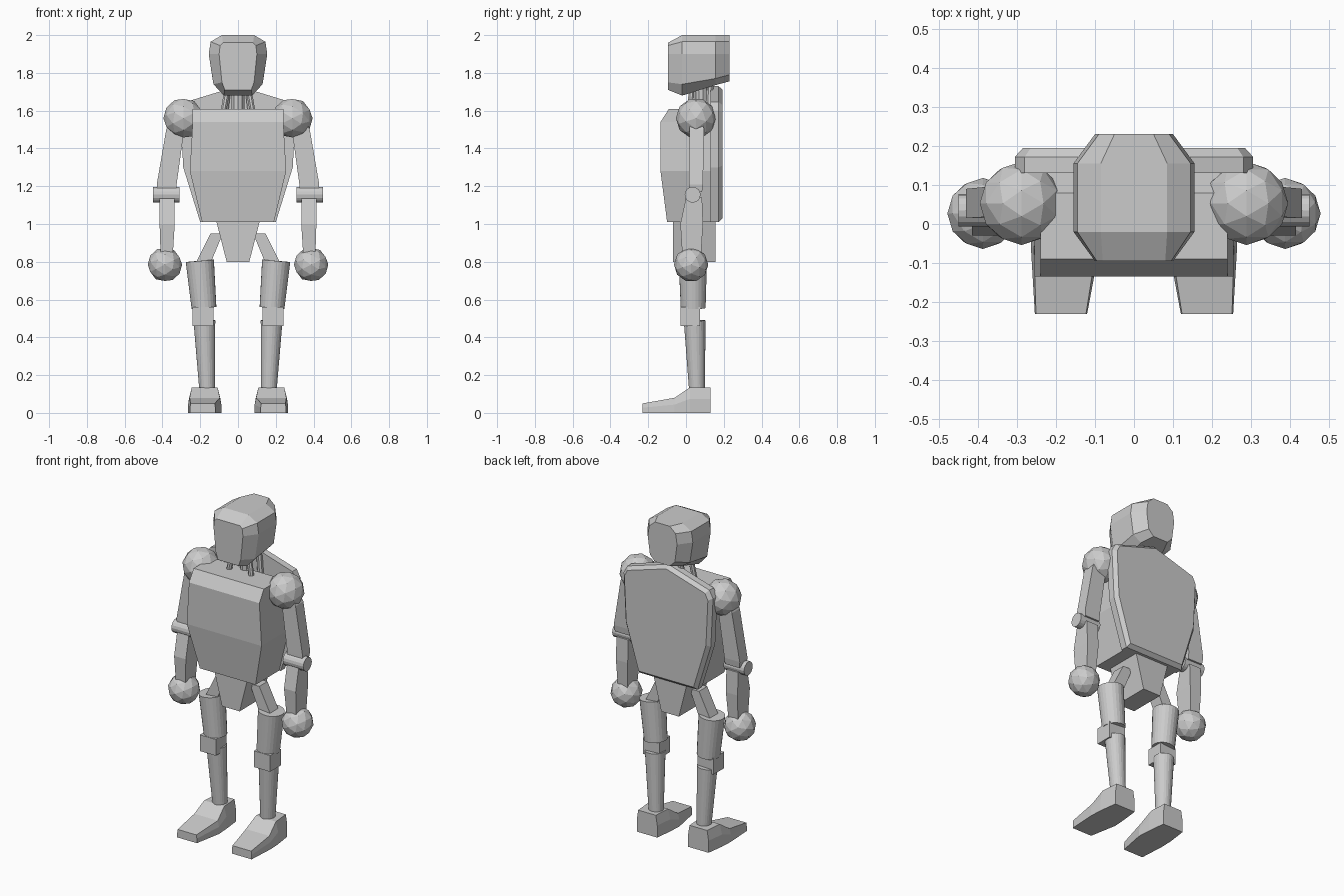
import bpy, bmesh, math
from mathutils import Vector, Matrix

if "Cube" in bpy.data.objects:
    bpy.data.objects.remove(bpy.data.objects["Cube"])


def finish(name, bm):
    bmesh.ops.recalc_face_normals(bm, faces=bm.faces)
    me = bpy.data.meshes.new(name)
    bm.to_mesh(me)
    bm.free()
    ob = bpy.data.objects.new(name, me)
    bpy.context.collection.objects.link(ob)
    return ob


def loft(name, rings):
    """Skin a list of equally long point loops and cap both ends."""
    bm = bmesh.new()
    loops = [[bm.verts.new(p) for p in r] for r in rings]
    n = len(loops[0])
    for a, b in zip(loops, loops[1:]):
        for i in range(n):
            j = (i + 1) % n
            bm.faces.new((a[i], a[j], b[j], b[i]))
    bm.faces.new(loops[0])
    bm.faces.new(loops[-1])
    return finish(name, bm)


def slab(name, levels, s=1):
    """Tapered box from levels (z, x0, x1, y0, y1); s mirrors in x."""
    return loft(name, [[(s * x0, y0, z), (s * x1, y0, z), (s * x1, y1, z), (s * x0, y1, z)]
                       for z, x0, x1, y0, y1 in levels])


def rod(name, a, b, r1, r2, sides):
    a, b = Vector(a), Vector(b)
    q = (b - a).to_track_quat('Z', 'Y').to_matrix().to_4x4()
    bm = bmesh.new()
    bmesh.ops.create_cone(bm, cap_ends=True, segments=sides, radius1=r1, radius2=r2,
                          depth=(b - a).length, matrix=Matrix.Translation((a + b) / 2) @ q)
    return finish(name, bm)


def ball(name, c, r):
    bm = bmesh.new()
    bmesh.ops.create_icosphere(bm, subdivisions=2, radius=r,
                               matrix=Matrix.Translation(c) @ Matrix.Rotation(math.pi / 2, 4, 'Y'))
    return finish(name, bm)


def mirrored(half, y):
    """Closed symmetric loop in the xz plane from its right half, top to bottom."""
    return [(x, y, z) for x, z in half] + [(-x, y, z) for x, z in reversed(half)]


# Head: faceted sections from back to face
loft("head", [
    mirrored([(.05, 2.0), (.09, 1.965), (.10, 1.90), (.085, 1.79), (.05, 1.755)], .23),
    mirrored([(.085, 2.0), (.145, 1.965), (.155, 1.90), (.135, 1.77), (.08, 1.735)], .155),
    mirrored([(.085, 2.0), (.145, 1.965), (.155, 1.90), (.13, 1.74), (.075, 1.68)], -.02),
    mirrored([(.08, 1.96), (.095, 1.945), (.10, 1.90), (.085, 1.75), (.07, 1.71)], -.095)])

# Neck column and struts
rod("neck_column", (0, .08, 1.57), (0, .08, 1.75), .035, .035, 10)
for s in (1, -1):
    rod("neck_strut", (s * .08, .02, 1.58), (s * .055, .03, 1.72), .016, .016, 8)
    rod("neck_back_strut", (s * .07, .12, 1.58), (s * .05, .13, 1.76), .018, .018, 8)

# Torso and pelvis
slab("torso", [(1.01, -.19, .19, -.10, .13), (1.28, -.255, .255, -.135, .13),
               (1.54, -.24, .24, -.135, .13), (1.61, -.24, .24, -.09, .08)])
slab("pelvis", [(.80, -.06, .06, -.07, .155), (1.015, -.115, .115, -.07, .155)])

# Back plate with a bevelled rear rim
plate = [(0.001, 1.73), (.28, 1.645), (.305, 1.60), (.29, 1.30), (.20, 1.01)]
rim = [(0.001, 1.71), (.265, 1.63), (.285, 1.59), (.272, 1.31), (.187, 1.03)]
loft("back_plate", [mirrored(plate, .13), mirrored(plate, .172), mirrored(rim, .194)])

for s in (1, -1):
    # Arms
    ball("shoulder", (s * .288, .053, 1.56), .107)
    slab("upper_arm", [(1.17, .325, .425, .015, .085), (1.21, .325, .43, .015, .09),
                       (1.50, .285, .38, .018, .095), (1.54, .28, .36, .02, .09)], s)
    rod("elbow", (s * .31, .035, 1.155), (s * .45, .035, 1.155), .042, .042, 16)
    slab("forearm", [(.84, .345, .41, -.02, .08), (1.0, .335, .415, -.03, .09),
                     (1.14, .335, .415, 0, .085)], s)
    ball("hand", (s * .387, .027, .785), .091)

    # Legs
    slab("hip_link", [(.77, .155, .235, 0, .08), (.95, .08, .145, 0, .08)], s)
    rod("thigh", (s * .18, .038, .555), (s * .202, .036, .805), .066, .075, 24)
    slab("knee", [(.46, .13, .24, -.03, .075), (.56, .13, .24, -.03, .075)], s)
    rod("shin", (s * .163, .058, .12), (s * .178, .046, .488), .042, .058, 24)
    # Foot sections: y, top height, lower edge x0..x1, inset of the top
    foot = [(.13, .135, .105, .245, .01), (.02, .135, .093, .26, .015),
            (-.06, .08, .088, .264, .008), (-.23, .05, .12, .254, .003)]
    loft("foot", [[(s * x0, y, 0), (s * x0, y, h * .55), (s * (x0 + t), y, h),
                   (s * (x1 - t), y, h), (s * x1, y, h * .55), (s * x1, y, 0)]
                  for y, h, x0, x1, t in foot])
